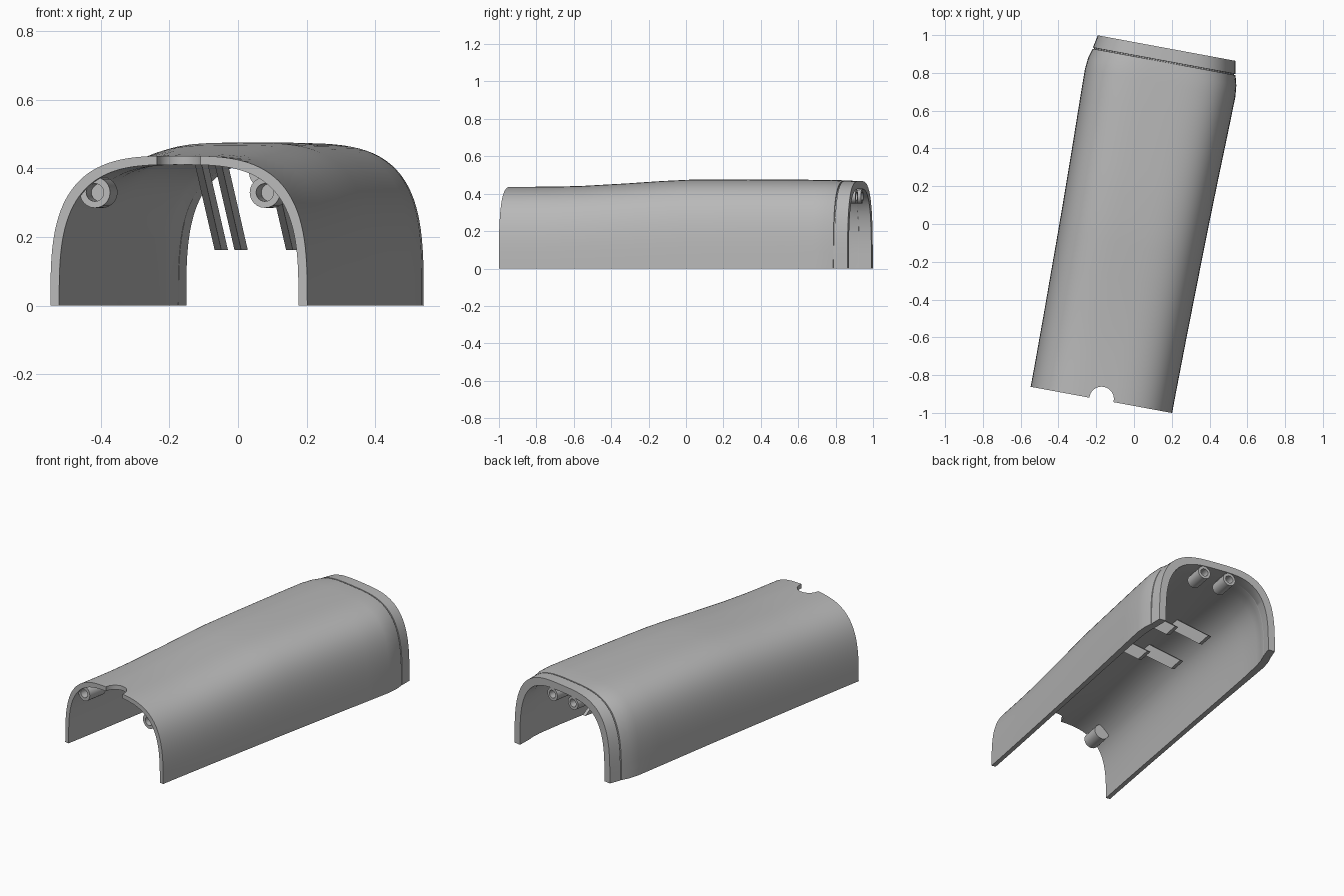
import bpy, bmesh, math
from mathutils import Matrix, Vector

cube = bpy.data.objects.get("Cube")
if cube:
    bpy.data.objects.remove(cube, do_unlink=True)

TURN = Matrix.Rotation(math.radians(-10.5), 4, 'Z')
grey = bpy.data.materials.new("plain grey")
grey.use_nodes = True
COLOUR = (0.48, 0.48, 0.48, 1)
grey.diffuse_color = COLOUR
grey.node_tree.nodes["Principled BSDF"].inputs["Base Color"].default_value = COLOUR


def smooth(obj):
    bpy.ops.object.select_all(action='DESELECT')
    obj.select_set(True)
    bpy.context.view_layer.objects.active = obj
    bpy.ops.object.shade_smooth_by_angle(angle=math.radians(30))


def finish(name, bm):
    """Turn a bmesh built along the y axis into a turned object."""
    bmesh.ops.recalc_face_normals(bm, faces=bm.faces)
    mesh = bpy.data.meshes.new(name)
    bm.to_mesh(mesh)
    bm.free()
    mesh.transform(TURN)
    mesh.materials.append(grey)
    obj = bpy.data.objects.new(name, mesh)
    bpy.context.collection.objects.link(obj)
    return obj


def arch(y, half, height, power, steps=56):
    """Squared arch standing on the ground."""
    pts = []
    for i in range(steps + 1):
        a = math.pi * i / steps
        c, s = math.cos(a), max(math.sin(a), 0)
        pts.append(Vector((math.copysign(abs(c) ** (2 / power), c) * half, y,
                           s ** (2 / power) * height if 0 < i < steps else 0)))
    return pts


def tube(name, x, z, y0, y1, radius, bore, open_end):
    """Screw boss: closed cylinder with a blind hole in one end."""
    bm = bmesh.new()
    near, far = (y0, y1) if open_end < 0 else (y1, y0)
    floor = near + (far - near) * 0.7
    rings = []
    for r, y in ((radius, far), (radius, near), (bore, near), (bore, floor)):
        rings.append([bm.verts.new((x + r * math.cos(k * math.tau / 24), y,
                                    z + r * math.sin(k * math.tau / 24))) for k in range(24)])
    for a, b in zip(rings, rings[1:]):
        for k in range(24):
            bm.faces.new((a[k], a[k - 1], b[k - 1], b[k]))
    bm.faces.new(rings[0])
    bm.faces.new(rings[-1])
    smooth(finish(name, bm))


def plate(name, x, thick, profile):
    """Flat plate along the axis, from a (y, z) outline."""
    bm = bmesh.new()
    sides = [[bm.verts.new((x + s * thick / 2, y, z)) for y, z in profile] for s in (-1, 1)]
    for side in sides:
        bm.faces.new(side)
    for k in range(len(profile)):
        bm.faces.new((sides[0][k], sides[0][k - 1], sides[1][k - 1], sides[1][k]))
    finish(name, bm)


# Shell stations: y, half width, height, squareness, wall thickness
stations = [
    (-0.947, 0.381, 0.437, 3.2, 0.026),
    (-0.84, 0.381, 0.437, 3.2, 0.026),
    (-0.7, 0.382, 0.438, 3.2, 0.027),
    (-0.55, 0.383, 0.442, 3.25, 0.027),
    (-0.3, 0.386, 0.456, 3.3, 0.028),
    (-0.12, 0.388, 0.468, 3.35, 0.029),
    (0.03, 0.39, 0.475, 3.4, 0.03),
    (0.3, 0.395, 0.476, 3.45, 0.032),
    (0.6, 0.402, 0.475, 3.5, 0.038),
    (0.76, 0.405, 0.474, 3.5, 0.045),
    (0.82, 0.399, 0.473, 3.45, 0.046),
    (0.872, 0.385, 0.47, 3.3, 0.045),
    (0.873, 0.377, 0.462, 3.3, 0.037),
    (0.878, 0.377, 0.462, 3.3, 0.037),
    (0.879, 0.384, 0.47, 3.3, 0.045),
    (0.947, 0.371, 0.468, 3.3, 0.042),
]
bm = bmesh.new()
loops = []
for y, half, height, power, wall in stations:
    outer = arch(y, half, height, power)
    inner = arch(y, half - wall, height - wall, power)
    loops.append([bm.verts.new(p) for p in outer + inner[::-1]])
count = len(loops[0])
for a, b in zip(loops, loops[1:]):
    for k in range(count):
        bm.faces.new((a[k], a[k - 1], b[k - 1], b[k]))
for end in (loops[0], loops[-1]):
    for k in range(count // 2 - 1):
        bm.faces.new((end[k], end[k + 1], end[-k - 2], end[-k - 1]))
shell = finish("shell", bm)

# Round cable notch in the front of the roof
bm = bmesh.new()
bmesh.ops.create_cone(bm, cap_ends=True, segments=40, radius1=0.065, radius2=0.065, depth=0.3,
                      matrix=Matrix.Translation((0, -0.942, 0.45)))
cutter = finish("notch_cutter", bm)
cutter.hide_render = True
notch = shell.modifiers.new("notch", 'BOOLEAN')
notch.operation = 'DIFFERENCE'
notch.object = cutter
bpy.context.view_layer.objects.active = shell
bpy.ops.object.modifier_apply(modifier="notch")
bpy.data.objects.remove(cutter, do_unlink=True)
smooth(shell)

for side, label in ((1, "left"), (-1, "right")):
    # Screw bosses at both ends
    tube("front_boss_" + label, side * 0.252, 0.33, -0.93, -0.81, 0.045, 0.026, -1)
    tube("back_boss_" + label, side * 0.08, 0.386, 0.82, 0.943, 0.039, 0.023, 1)
    plate("back_boss_web_" + label, side * 0.08, 0.04,
          [(0.82, 0.41), (0.935, 0.41), (0.935, 0.435), (0.82, 0.435)])
    # Raked fins hanging from the roof
    for y, place in ((0.252, "front"), (0.57, "back")):
        rise, lean = 0.288, 0.364
        plate(f"{place}_fin_{label}", side * 0.106, 0.02,
              [(y, 0.162), (y + 0.105, 0.162),
               (y + 0.105 - lean, 0.162 + rise), (y - lean, 0.162 + rise)])
